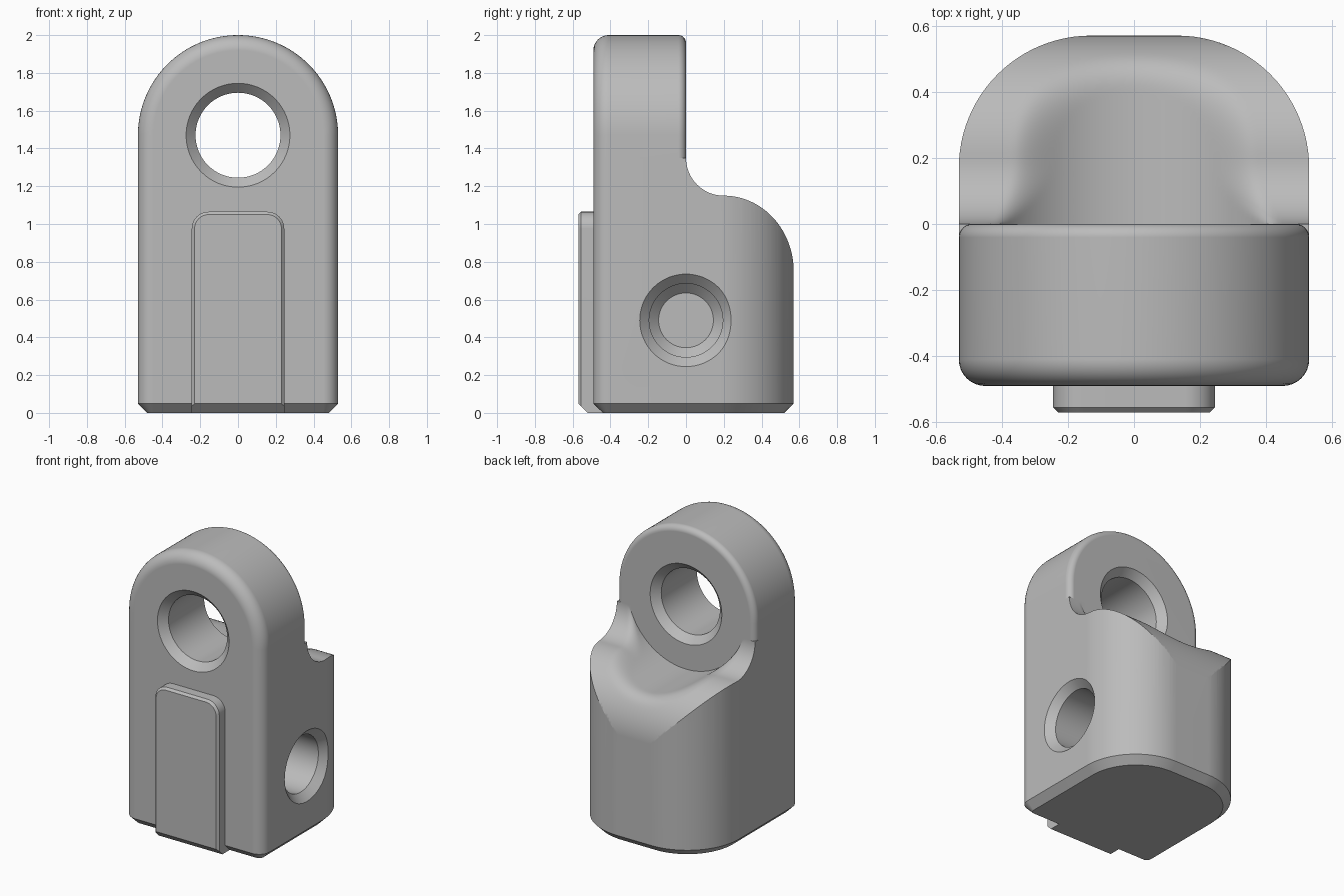
import bpy, bmesh
from math import sin, cos, pi, sqrt

if "Cube" in bpy.data.objects:
    bpy.data.objects.remove(bpy.data.objects["Cube"])

W, FRONT, BACK = 0.53, -0.49, 0.57     # half width, front and back planes
EYE_Z, JOIN_Z = 1.47, 1.35             # eye centre, top of the lower block
ROUND = 0.08                           # front edge fillet

grey = bpy.data.materials.new("plain grey")
grey.use_nodes = True
grey.diffuse_color = (0.5, 0.5, 0.5, 1)
grey.node_tree.nodes["Principled BSDF"].inputs["Base Color"].default_value = (0.5, 0.5, 0.5, 1)


def loft(name, rings):
    """Skin equal-length closed rings and cap both ends."""
    bm = bmesh.new()
    loops = [[bm.verts.new(p) for p in ring] for ring in rings]
    n = len(loops[0])
    for a, b in zip(loops, loops[1:]):
        for i in range(n):
            j = (i + 1) % n
            bm.faces.new((a[i], a[j], b[j], b[i]))
    bm.faces.new(loops[0][::-1])
    bm.faces.new(loops[-1])
    bmesh.ops.recalc_face_normals(bm, faces=bm.faces)
    mesh = bpy.data.meshes.new(name)
    bm.to_mesh(mesh)
    bm.free()
    mesh.materials.append(grey)
    ob = bpy.data.objects.new(name, mesh)
    bpy.context.collection.objects.link(ob)
    return ob


def arc(cx, cy, rx, ry, start, end, n):
    """Points on an elliptical arc, angles in quarter turns."""
    angles = [(start + (end - start) * i / n) * pi / 2 for i in range(n + 1)]
    return [(cx + rx * cos(t), cy + ry * sin(t)) for t in angles]


def combine(target, tool, operation):
    mod = target.modifiers.new(operation, 'BOOLEAN')
    mod.operation, mod.object, mod.solver = operation, tool, 'EXACT'
    bpy.context.view_layer.objects.active = target
    bpy.ops.object.modifier_apply(modifier=mod.name)
    bpy.data.objects.remove(tool)


def finish(ob):
    bpy.ops.object.select_all(action='DESELECT')
    ob.select_set(True)
    bpy.context.view_layer.objects.active = ob
    bpy.ops.object.shade_smooth_by_angle(angle=0.5)
    mod = ob.modifiers.new("even shading", 'WEIGHTED_NORMAL')
    mod.keep_sharp = True


def footprint(z, d):
    """Plan outline: tight front corners, broad back corners, inset by d."""
    f, b = ROUND, 0.4
    pts = (arc(W - b, BACK - b, b - d, b - d, 0, 1, 24)
           + arc(b - W, BACK - b, b - d, b - d, 1, 2, 24)
           + arc(f - W, FRONT + f, f - d, f - d, 2, 3, 8)
           + arc(W - f, FRONT + f, f - d, f - d, 3, 4, 8))
    return [(x, y, z) for x, y in pts]


def arch(y, d):
    """Front outline of the eye, inset by d on its sides and top."""
    r = W - d
    pts = [(r, JOIN_Z)] + arc(0, EYE_Z, r, r, 0, 2, 64) + [(-r, JOIN_Z)]
    return [(x, y, z) for x, z in pts]


# Lower block with a chamfered base
body = loft("body", [footprint(0, 0.05), footprint(0.05, 0), footprint(JOIN_Z, 0)])

# Sloped rear shoulder, dished around the eye with a softened rim
slope = arc(0.2, JOIN_Z, 0.2, 0.2, 2, 3, 20) + arc(0.2, 0.75, BACK - 0.2, 0.4, 1, 0, 32)[1:]


def shoulder_section(x):
    r, soft = 0.45, 0.06
    dish = EYE_Z - sqrt(max(r * r - x * x, 0)) + max(abs(x) - r, 0) * 8
    ring = []
    for y, z in slope + [(0.8, 0.75)]:
        h = max(soft - abs(z - dish), 0) / soft
        ring.append((x, y, min(z, dish) - h * h * soft / 4))
    return ring + [(x, 0.8, 2.2), (x, 0, 2.2)]


combine(body, loft("shoulder_cutter", [shoulder_section(i * 0.015) for i in range(-40, 41)]),
        'DIFFERENCE')

# Upright eye with rounded front and back rims
rim = []
for i in range(9):
    t = i / 8 * pi / 2
    rim.append(arch(FRONT + ROUND * (1 - cos(t)), ROUND * (1 - sin(t))))
for i in range(7):
    t = i / 6 * pi / 2
    rim.append(arch(-0.04 * (1 - sin(t)), 0.04 * (1 - cos(t))))
combine(body, loft("eye", rim), 'UNION')

# Countersunk hole through the eye
hole = [(-0.55, 0.335), (-0.44, 0.225), (-0.05, 0.225), (0.06, 0.335)]
combine(body, loft("eye_hole_cutter", [[(x, y, z) for x, z in arc(0, EYE_Z, r, r, 0, 4, 64)[:-1]]
                                       for y, r in hole]), 'DIFFERENCE')

# Blind countersunk hole in the left side
socket = [(0, 0.145), (0.05, 0.195), (0.48, 0.195), (0.58, 0.295)]
combine(body, loft("side_hole_cutter", [[(x, y, z) for y, z in arc(0, 0.49, r, r, 0, 4, 64)[:-1]]
                                        for x, r in socket]), 'DIFFERENCE')
finish(body)


# Raised front plate with rounded top corners and bevelled edges
def plate_ring(y, d, bottom):
    w, top, r = 0.245, 1.065, 0.09
    pts = ([(w - d, bottom)] + arc(w - r, top - r, r - d, r - d, 0, 1, 10)
           + arc(r - w, top - r, r - d, r - d, 1, 2, 10) + [(d - w, bottom)])
    return [(x, y, z) for x, z in pts]


plate = loft("front_plate", [plate_ring(-0.57, 0.015, 0.05), plate_ring(-0.555, 0, 0.035),
                             plate_ring(-0.52, 0, 0), plate_ring(-0.44, 0, 0)])
finish(plate)
